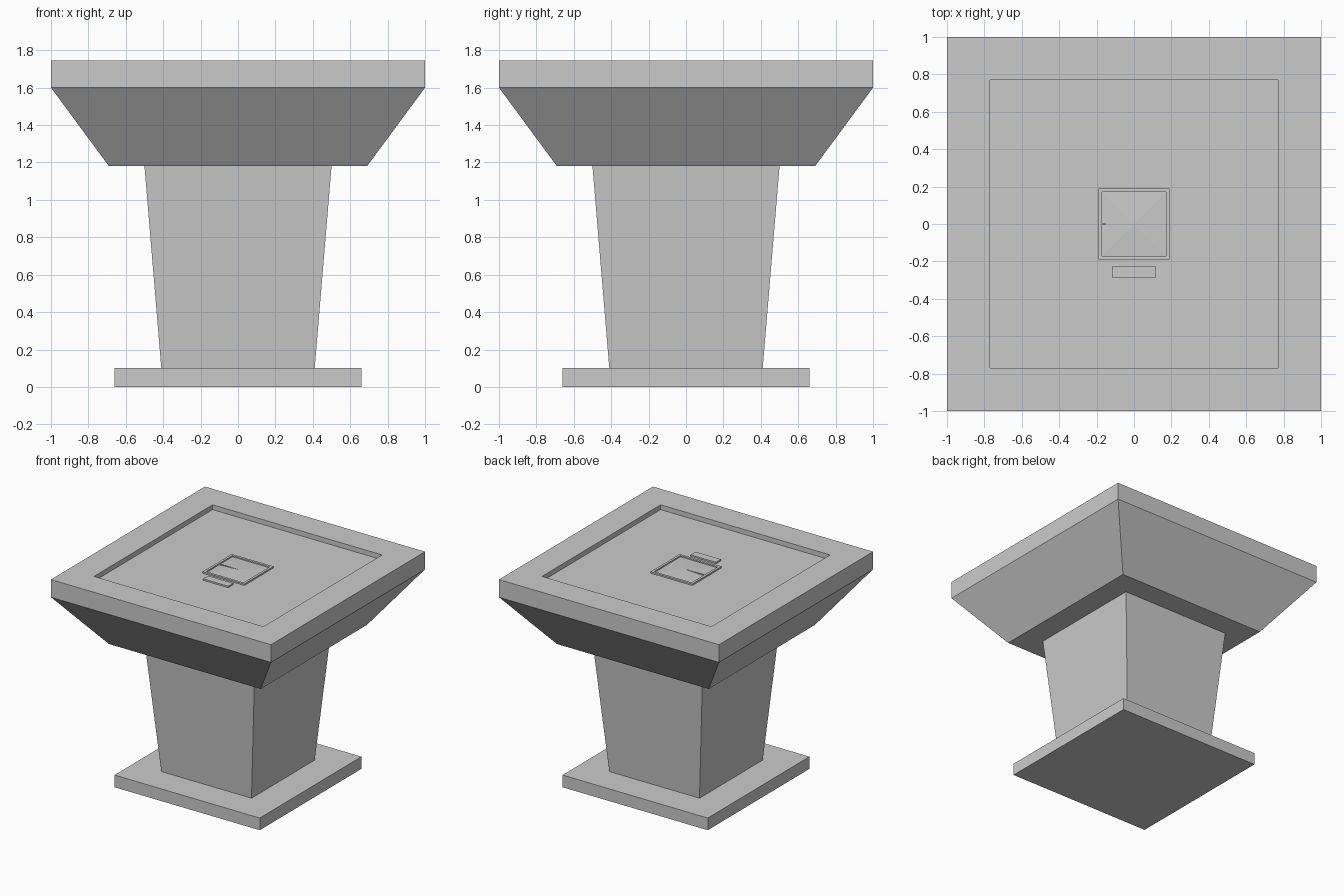
import bpy, bmesh

if "Cube" in bpy.data.objects:
    bpy.data.objects.remove(bpy.data.objects["Cube"])


def square_loft(name, rings):
    """Stack of square rings (half width, z), capped at both ends."""
    bm = bmesh.new()
    loops = [[bm.verts.new((sx * h, sy * h, z))
              for sx, sy in ((-1, -1), (1, -1), (1, 1), (-1, 1))]
             for h, z in rings]
    for a, b in zip(loops, loops[1:]):
        for i in range(4):
            j = (i + 1) % 4
            bm.faces.new((a[i], a[j], b[j], b[i]))
    bm.faces.new(loops[0][::-1])
    cap = bm.faces.new(loops[-1])
    return finish(name, bm), cap


def finish(name, bm):
    bmesh.ops.recalc_face_normals(bm, faces=bm.faces)
    me = bpy.data.meshes.new(name)
    bm.to_mesh(me)
    bm.free()
    ob = bpy.data.objects.new(name, me)
    bpy.context.collection.objects.link(ob)
    return ob


def box(name, x0, x1, y0, y1, z0, z1):
    bm = bmesh.new()
    bmesh.ops.create_cube(bm, size=1)
    for v in bm.verts:
        v.co = (x0 if v.co.x < 0 else x1,
                y0 if v.co.y < 0 else y1,
                z0 if v.co.z < 0 else z1)
    return finish(name, bm)


FLOOR = 1.705

# Foot plate and tapered column
square_loft("foot_plate", [(0.66, 0), (0.66, 0.10)])
square_loft("column", [(0.41, 0.10), (0.50, 1.18)])

# Flared head with a rim and a sunken table surface
square_loft("head", [(0.69, 1.18), (1.0, 1.60), (1.0, 1.745),
                     (0.77, 1.745), (0.77, FLOOR)])

# Raised square frame holding a shallow pyramid panel
square_loft("centre_frame", [(0.19, FLOOR), (0.19, FLOOR + 0.012),
                             (0.17, FLOOR + 0.012), (0.17, FLOOR + 0.002)])
square_loft("centre_pyramid", [(0.17, FLOOR + 0.002), (0.001, FLOOR + 0.01)])

# Thin pointer and small plaque in front of the frame
box("pointer", -0.17, 0, -0.003, 0.003, FLOOR, FLOOR + 0.011)
box("plaque", -0.115, 0.115, -0.29, -0.225, FLOOR, FLOOR + 0.012)
